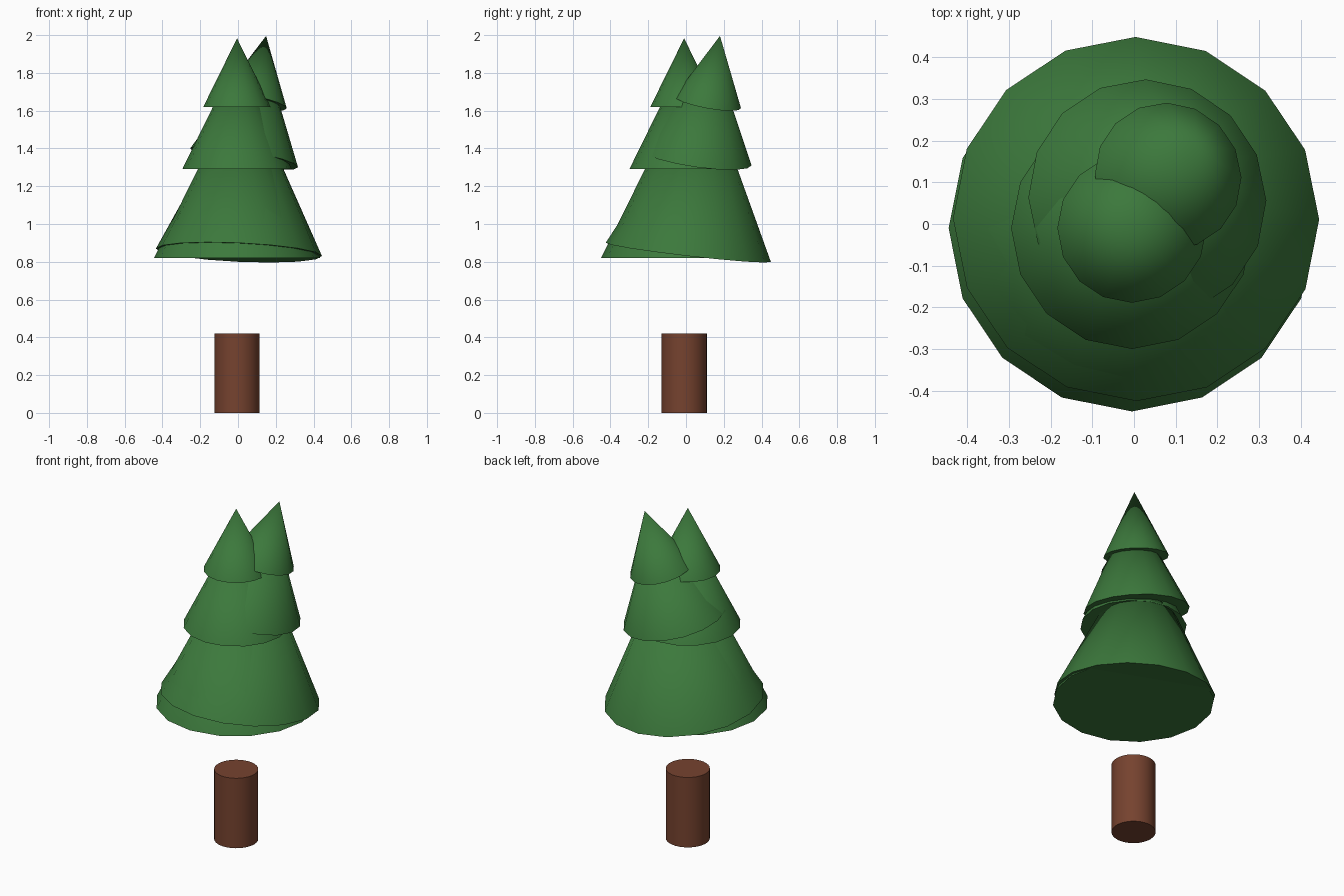
import bpy
import math
from mathutils import Vector

cube = bpy.data.objects.get("Cube")
if cube:
    bpy.data.objects.remove(cube, do_unlink=True)


def make_material(name, rgb):
    mat = bpy.data.materials.new(name)
    mat.use_nodes = True
    color = (*rgb, 1.0)
    mat.diffuse_color = color
    mat.node_tree.nodes["Principled BSDF"].inputs["Base Color"].default_value = color
    return mat


green = make_material("pine_green", (0.045, 0.19, 0.045))
brown = make_material("bark_brown", (0.18, 0.055, 0.028))


def finish(obj, name, mat):
    obj.name = name
    obj.data.materials.append(mat)
    bpy.ops.object.shade_smooth_by_angle(angle=math.radians(35))


def add_tier(name, base, radius, height, lean=(0, 0)):
    """Closed cone standing on its base centre, its axis leaning in x and y."""
    axis = Vector((*lean, 1)).normalized()
    turn = Vector((0, 0, 1)).rotation_difference(axis)
    bpy.ops.mesh.primitive_cone_add(
        vertices=16, radius1=radius, radius2=0, depth=height,
        location=Vector(base) + axis * height / 2, rotation=turn.to_euler())
    finish(bpy.context.object, name, green)


# Trunk
CX, CY = -0.005, -0.01
bpy.ops.mesh.primitive_cylinder_add(vertices=32, radius=0.12, depth=0.42,
                                    location=(CX, CY, 0.21))
finish(bpy.context.object, "trunk", brown)

# Foliage: each tier has an upright cone and a leaning twin of the same size
tiers = [
    # name, radius, height, upright base z, leaning base, lean
    ("lower", 0.44, 0.89, 0.82, (0.005, 0.012, 0.85), (0.045, 0.115)),
    ("middle", 0.29, 0.59, 1.29, (0.032, 0.06, 1.35), (0.175, 0.14)),
    ("upper", 0.179, 0.363, 1.62, (0.082, 0.115, 1.645), (0.19, 0.185)),
]
for name, radius, height, z, lean_base, lean in tiers:
    add_tier(name + "_foliage", (CX, CY, z), radius, height)
    add_tier(name + "_foliage_leaning", lean_base, radius, height, lean)
